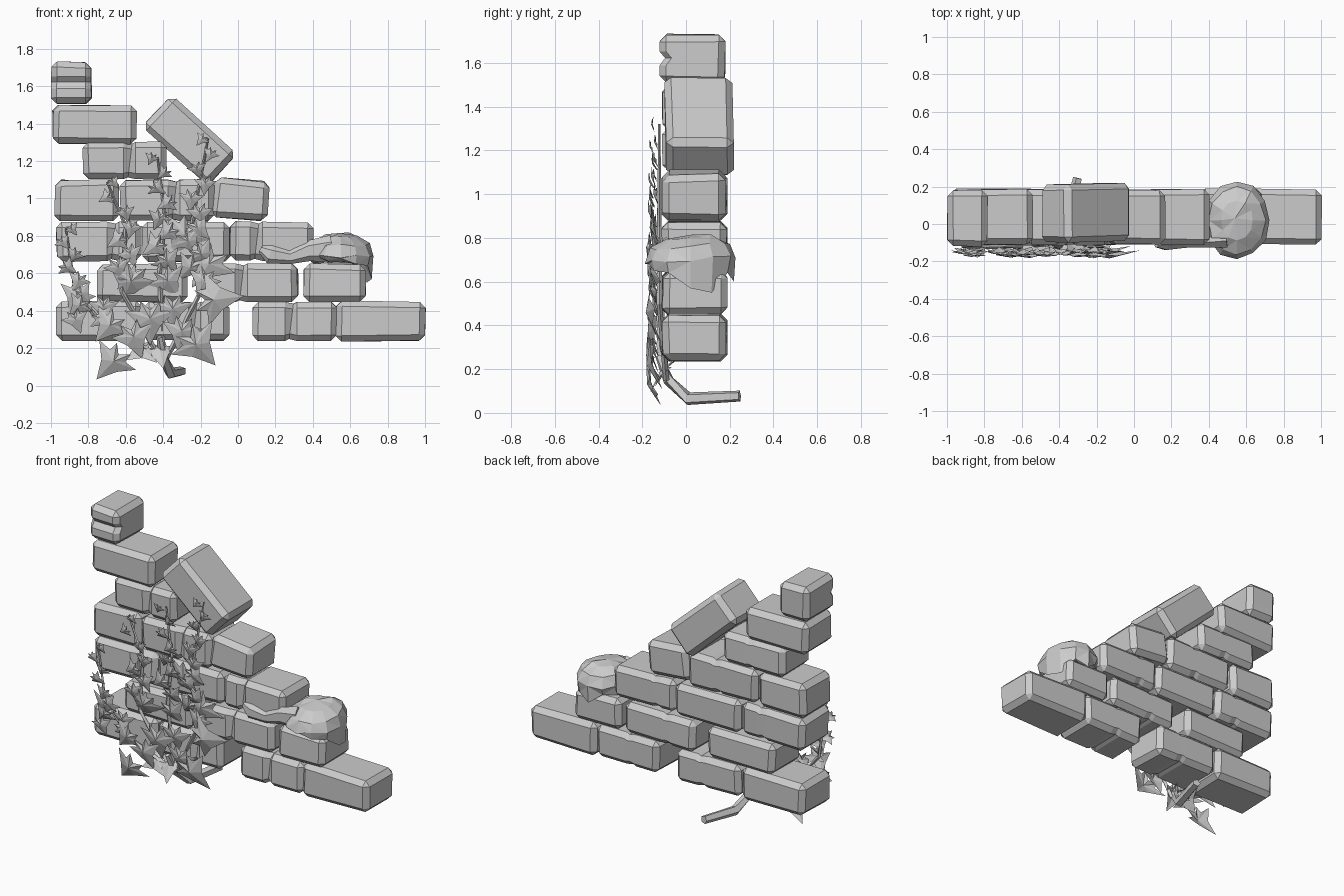
import bpy, bmesh, math, random
from mathutils import Vector, Matrix

if "Cube" in bpy.data.objects:
    bpy.data.objects.remove(bpy.data.objects["Cube"])

random.seed(4)
grey = bpy.data.materials.new("plain_grey")
grey.diffuse_color = (0.6, 0.6, 0.6, 1)
grey.use_nodes = True
grey.node_tree.nodes["Principled BSDF"].inputs["Base Color"].default_value = grey.diffuse_color


def finish(bm, name, recalc=True):
    if recalc:
        bmesh.ops.recalc_face_normals(bm, faces=bm.faces)
    me = bpy.data.meshes.new(name)
    bm.to_mesh(me)
    bm.free()
    me.materials.append(grey)
    ob = bpy.data.objects.new(name, me)
    bpy.context.collection.objects.link(ob)
    return ob


def brick(name, x0, x1, z0, z1, y=0.038, depth=0.295, turn=0, dent=None, axis=0):
    """Chamfered stone, optionally with a crack pressed in across it."""
    bm = bmesh.new()
    bmesh.ops.create_cube(bm, size=1)
    size = Vector((x1 - x0, depth, z1 - z0))
    bmesh.ops.scale(bm, vec=size, verts=bm.verts)
    for v in bm.verts:
        v.co += Vector([random.uniform(-0.006, 0.006) for _ in range(3)])
    bmesh.ops.bevel(bm, geom=bm.edges[:], offset=0.031, segments=1,
                    affect='EDGES', profile=0.5)
    if dent is not None:
        n = Vector((0, 0, 0))
        n[axis] = 1
        for off in (-0.035, 0, 0.03):
            bmesh.ops.bisect_plane(bm, geom=bm.verts[:] + bm.edges[:] + bm.faces[:],
                                   plane_co=n * (dent + off), plane_no=n, dist=1e-5)
        for v in bm.verts:
            if abs(v.co[axis] - dent) < 1e-4:
                if v.co.y < 0:
                    v.co.y += 0.025
                if axis == 0:
                    v.co.z *= 0.9
                    v.co.x += v.co.z * 0.12
    ob = finish(bm, name)
    ob.location = ((x0 + x1) / 2, y, (z0 + z1) / 2)
    ob.rotation_euler.y = math.radians(turn)


# Wall courses from the ground up
courses = [
    (0.24, 0.45, [(-0.97, -0.52, None), (-0.51, -0.05, 0.05), (0.08, 0.53, -0.02), (0.525, 1.0, None)]),
    (0.45, 0.65, [(-0.75, -0.27, None), (-0.18, 0.32, -0.05), (0.35, 0.68, None)]),
    (0.665, 0.875, [(-0.97, -0.52, 0.08), (-0.51, -0.04, None), (-0.04, 0.40, -0.08)]),
    (0.88, 1.10, [(-0.98, -0.64, None), (-0.63, -0.13, 0.04)]),
    (1.10, 1.30, [(-0.83, -0.385, 0.03)]),
    (1.29, 1.50, [(-0.99, -0.545, None)]),
]
for row, (z0, z1, spans) in enumerate(courses, 1):
    for col, (x0, x1, dent) in enumerate(spans, 1):
        brick(f"stone_row{row}_{col}", x0, x1, z0, z1, dent=dent)
brick("stone_tilted_end", -0.135, 0.165, 0.89, 1.10, turn=5)
brick("stone_top", -1.0, -0.785, 1.505, 1.73, y=0.03, dent=0.005, axis=2)
brick("stone_fallen", -0.495, -0.025, 1.20, 1.425, y=0.06, depth=0.31, turn=42)


# Faceted moss cap draped over the short stone
bm = bmesh.new()
N = 12
drip = [0.57, 0.55, 0.64, 0.60, 0.66, 0.65, 0.66, 0.69, 0.67, 0.68, 0.65, 0.64]
rings = []
for scale, z in ((0.5, 0.80), (0.86, 0.765), (1.0, 0.70), (0.93, None), (0.72, 0.665)):
    ring = []
    for i in range(N):
        a = 2 * math.pi * i / N
        r = scale * random.uniform(0.96, 1.03)
        zz = drip[i] if z is None else z + 0.012 * math.sin(a) + random.uniform(-0.01, 0.01)
        ring.append(bm.verts.new((0.55 + 0.175 * r * math.cos(a),
                                  0.02 + 0.21 * r * math.sin(a), zz)))
    rings.append(ring)
top = bm.verts.new((0.54, 0.03, 0.815))
for i in range(N):
    j = (i + 1) % N
    bm.faces.new((top, rings[0][i], rings[0][j]))
    for a, b in zip(rings, rings[1:]):
        bm.faces.new((a[i], b[i], b[j], a[j]))
bm.faces.new(rings[-1])
bmesh.ops.triangulate(bm, faces=bm.faces[:])
finish(bm, "moss_cap")


def tube(name, pts, radii, sides=5, flat=1.0):
    """Faceted tapering tube; flat squeezes its depth."""
    bm = bmesh.new()
    pts = [Vector(p) for p in pts]
    loops = []
    for k, p in enumerate(pts):
        d = (pts[min(k + 1, len(pts) - 1)] - pts[max(k - 1, 0)]).normalized()
        side = d.cross(Vector((0, 1, 0)) if abs(d.y) < 0.8 else Vector((0, 0, 1))).normalized()
        up = side.cross(d)
        loops.append([bm.verts.new(p + radii[k] * (side * math.cos(t) + up * flat * math.sin(t)))
                      for t in (2 * math.pi * i / sides for i in range(sides))])
    for a, b in zip(loops, loops[1:]):
        for i in range(sides):
            j = (i + 1) % sides
            bm.faces.new((a[i], a[j], b[j], b[i]))
    bm.faces.new(loops[0])
    bm.faces.new(loops[-1])
    finish(bm, name)


# Moss tongue creeping left along the wall front
tube("moss_tongue", [(0.50, -0.09, 0.73), (0.38, -0.10, 0.72), (0.28, -0.11, 0.685),
                     (0.17, -0.115, 0.70), (0.12, -0.115, 0.73)],
     [0.075, 0.055, 0.035, 0.05, 0.02], 6, 0.55)

# Root and climbing stems
tube("root", [(-0.30, 0.245, 0.077), (-0.36, 0.01, 0.065), (-0.40, -0.08, 0.15), (-0.42, -0.125, 0.26)],
     [0.026, 0.031, 0.026, 0.016])
vines = [
    [(-0.40, 0.15), (-0.70, 0.30), (-0.87, 0.50), (-0.92, 0.84)],
    [(-0.42, 0.15), (-0.62, 0.50), (-0.60, 0.85), (-0.70, 1.09)],
    [(-0.40, 0.15), (-0.42, 0.60), (-0.39, 0.90), (-0.43, 1.22)],
    [(-0.38, 0.15), (-0.20, 0.50), (-0.25, 0.85), (-0.16, 1.32)],
]
leaves = [  # x, z, size, turn of the tip
    (-0.15, 0.66, 0.17, 35), (-0.14, 0.46, 0.17, -95), (-0.23, 0.23, 0.17, -40),
    (-0.66, 0.14, 0.15, 40), (-0.47, 0.37, 0.16, 0), (-0.57, 0.57, 0.16, 20),
    (-0.68, 0.33, 0.13, 40), (-0.86, 0.49, 0.12, 20), (-0.87, 0.36, 0.09, -20),
    (-0.38, 0.57, 0.13, -30), (-0.28, 0.82, 0.16, 30), (-0.56, 0.27, 0.14, -20),
    (-0.35, 0.42, 0.13, 0), (-0.30, 0.30, 0.13, 10), (-0.72, 0.43, 0.10, 0),
]
for k, path in enumerate(vines, 1):
    tube(f"vine_stem_{k}", [(x, -0.122 if z > 0.2 else -0.09, z) for x, z in path],
         [0.014, 0.012, 0.010, 0.005], 4)
    # Smaller leaves alternate along each upper stem
    for (xa, za), (xb, zb) in zip(path[1:], path[2:]):
        steps = max(2, round((zb - za) / 0.075))
        for s in range(1, steps + 1):
            t = s / steps
            z = za + (zb - za) * t
            x = xa + (xb - xa) * t + (0.03 if s % 2 else -0.03)
            rest = path[-1][1] - z
            leaves.append((x, z, 0.05 + 0.1 * min(rest, 0.6), random.uniform(-60, 60)))

# Ivy leaf: five lobes folded about a raised heart
half = [(0.33, 0.52), (0.35, 0.17), (0.85, 0.17), (0.36, -0.30)]
outline = [(0, 0.22)] + half + [(0, -1.0)] + [(-x, y) for x, y in reversed(half)]


def add_leaf(bm, place, size, turn, tilt):
    m = (Matrix.Translation(place) @ Matrix.Rotation(math.radians(tilt), 4, 'X')
         @ Matrix.Rotation(math.radians(turn), 4, 'Y')
         @ Matrix.Rotation(math.pi / 2, 4, 'X') @ Matrix.Scale(size, 4))
    heart = bm.verts.new(m @ Vector((0, -0.05, 0.14)))
    rim = [bm.verts.new(m @ Vector((x, y, -0.12 if abs(x) > 0.5 or y < -0.5 else 0)))
           for x, y in outline]
    for a, b in zip(rim, rim[1:] + rim[:1]):
        bm.faces.new((heart, b, a))


bm = bmesh.new()
for x, z, size, turn in leaves:
    add_leaf(bm, Vector((x, random.uniform(-0.165, -0.135), z)), size, turn, random.uniform(4, 20))
# Drooping leaves beneath the lowest course
for x, turn in ((-0.50, 60), (-0.42, -10)):
    add_leaf(bm, Vector((x, -0.10, 0.19)), 0.12, turn, -40)
for f in bm.faces:
    f.normal_flip()
bm.normal_update()
for f in bm.faces:
    if f.normal.y > 0:
        f.normal_flip()
finish(bm, "ivy_leaves", recalc=False)
